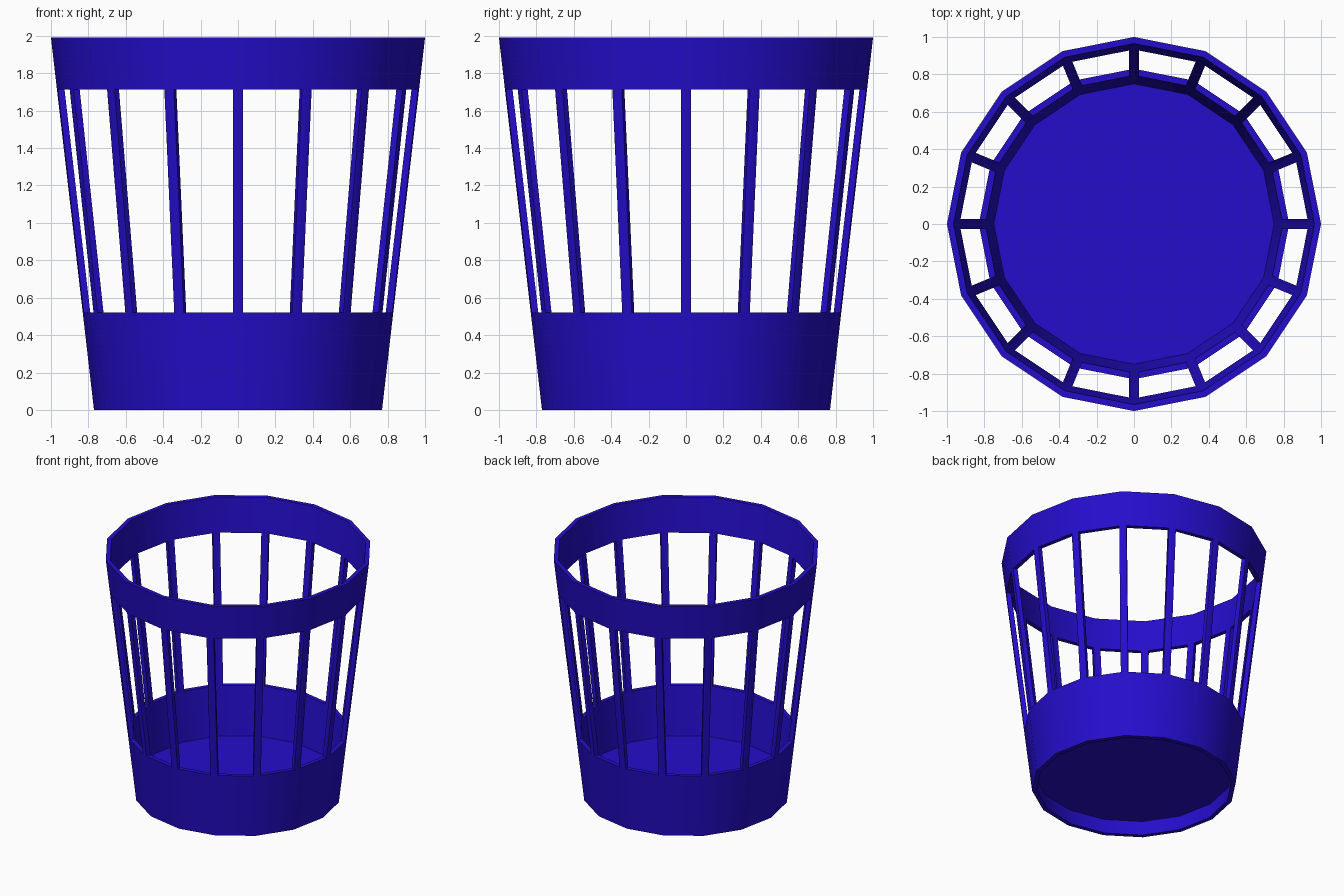
import bpy, bmesh
from math import sin, cos, pi
from mathutils import Vector

if "Cube" in bpy.data.objects:
    bpy.data.objects.remove(bpy.data.objects["Cube"])

SIDES = 16
HEIGHT, R_BOTTOM, R_TOP, WALL = 1.99, 0.77, 1.0, 0.035
BAND_TOP, RIM_BOTTOM, FLOOR_Z = 0.52, 1.712, 0.125
BAR_HALF = 0.028

blue = bpy.data.materials.new("blue_plastic")
blue.diffuse_color = (0.018, 0.004, 0.6, 1)
blue.use_nodes = True
blue.node_tree.nodes["Principled BSDF"].inputs["Base Color"].default_value = blue.diffuse_color


def radius(z):
    return R_BOTTOM + (R_TOP - R_BOTTOM) * z / HEIGHT


def corner(i, r, z):
    a = 2 * pi * i / SIDES
    return Vector((r * cos(a), r * sin(a), z))


def finish(bm, name):
    bmesh.ops.recalc_face_normals(bm, faces=bm.faces)
    mesh = bpy.data.meshes.new(name)
    bm.to_mesh(mesh)
    bm.free()
    mesh.materials.append(blue)
    obj = bpy.data.objects.new(name, mesh)
    bpy.context.collection.objects.link(obj)
    bpy.ops.object.select_all(action='DESELECT')
    obj.select_set(True)
    bpy.context.view_layer.objects.active = obj
    bpy.ops.object.shade_smooth_by_angle(angle=pi / 6)
    return obj


def band(name, z0, z1):
    """Tapered ring with the wall thickness, between two heights."""
    bm = bmesh.new()
    profile = [(radius(z0), z0), (radius(z1), z1),
               (radius(z1) - WALL, z1), (radius(z0) - WALL, z0)]
    rings = [[bm.verts.new(corner(i, r, z)) for i in range(SIDES)] for r, z in profile]
    for k in range(4):
        a, b = rings[k], rings[(k + 1) % 4]
        for i in range(SIDES):
            j = (i + 1) % SIDES
            bm.faces.new((a[i], a[j], b[j], b[i]))
    finish(bm, name)


def bar_section(i, z):
    """Bar outline hugging the wall corner, outside then inside."""
    pts = []
    for r, order in ((radius(z), (-1, 0, 1)), (radius(z) - WALL, (1, 0, -1))):
        c = corner(i, r, z)
        for s in order:
            step = (corner(i + s, r, z) - c).normalized() * BAR_HALF if s else Vector()
            pts.append(c + step)
    return pts


# Solid lower band and top rim
band("lower_band", 0, BAND_TOP)
band("top_rim", RIM_BOTTOM, HEIGHT)

# Raised floor sheet
bm = bmesh.new()
bm.faces.new([bm.verts.new(corner(i, radius(FLOOR_Z) - WALL, FLOOR_Z)) for i in range(SIDES)])
finish(bm, "floor")

# Upright bars at every corner, open-ended where they meet the bands
bm = bmesh.new()
for i in range(SIDES):
    low = [bm.verts.new(p) for p in bar_section(i, BAND_TOP)]
    high = [bm.verts.new(p) for p in bar_section(i, RIM_BOTTOM)]
    for k in range(6):
        n = (k + 1) % 6
        bm.faces.new((low[k], low[n], high[n], high[k]))
finish(bm, "upright_bars")
